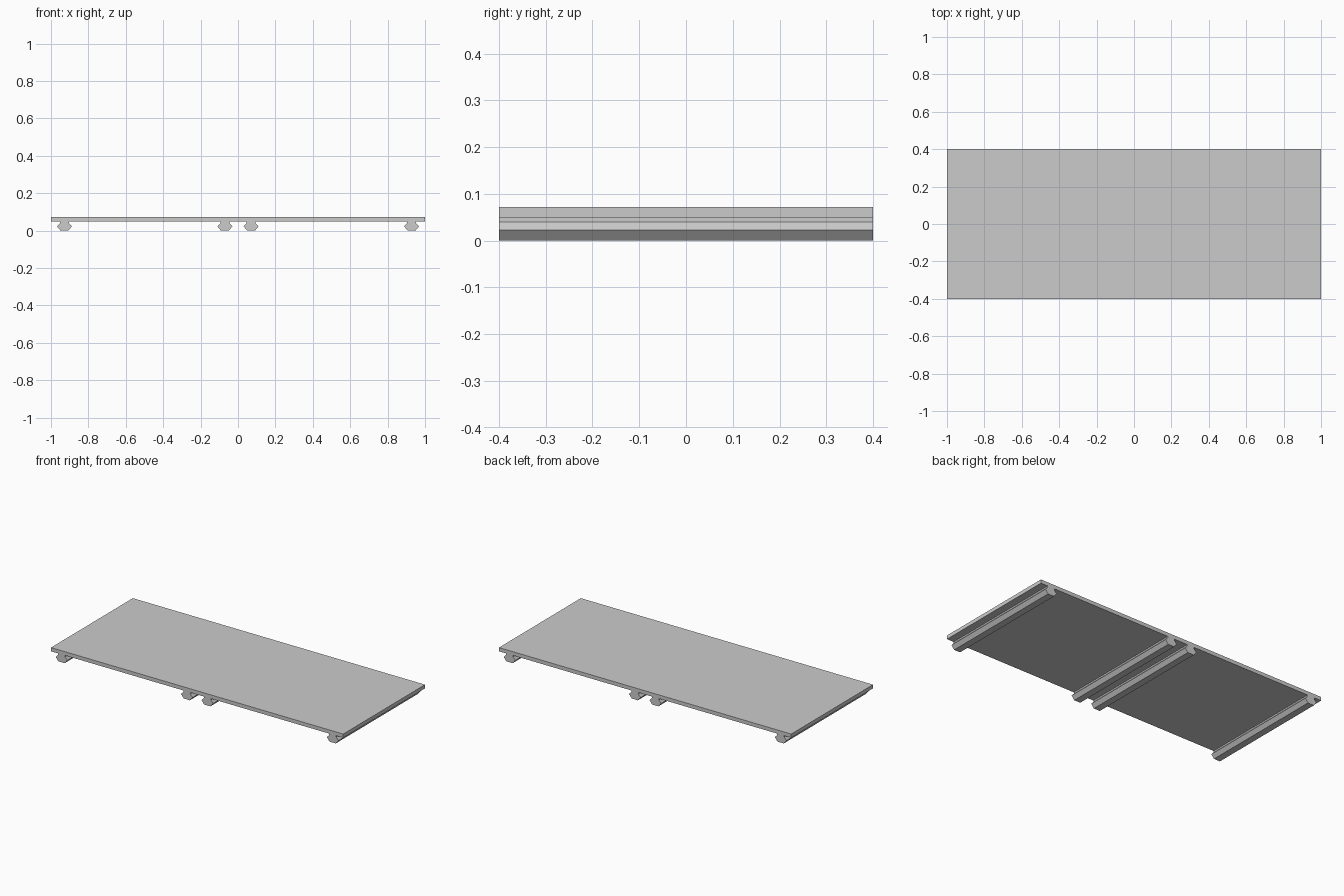
import bpy
import bmesh

cube = bpy.data.objects.get("Cube")
if cube:
    bpy.data.objects.remove(cube, do_unlink=True)

DEPTH = 0.8
SLAB_BOTTOM, SLAB_TOP = 0.049, 0.072

grey = bpy.data.materials.new("light grey")
grey.use_nodes = True
colour = (0.6, 0.6, 0.6, 1)
grey.diffuse_color = colour
grey.node_tree.nodes["Principled BSDF"].inputs["Base Color"].default_value = colour


def extrude_profile(name, points, x=0):
    """Extrude an x-z profile through the full depth."""
    bm = bmesh.new()
    face = bm.faces.new([bm.verts.new((px, -DEPTH / 2, pz)) for px, pz in points])
    new = bmesh.ops.extrude_face_region(bm, geom=[face])["geom"]
    verts = [v for v in new if isinstance(v, bmesh.types.BMVert)]
    bmesh.ops.translate(bm, verts=verts, vec=(0, DEPTH, 0))
    bmesh.ops.recalc_face_normals(bm, faces=bm.faces)
    mesh = bpy.data.meshes.new(name)
    bm.to_mesh(mesh)
    bm.free()
    mesh.materials.append(grey)
    obj = bpy.data.objects.new(name, mesh)
    obj.location.x = x
    bpy.context.collection.objects.link(obj)
    return obj


# Flat deck
extrude_profile("deck", [(-1, SLAB_BOTTOM), (1, SLAB_BOTTOM), (1, SLAB_TOP), (-1, SLAB_TOP)])

# Rails under the deck: narrow neck, sloped shoulders, tapered foot
half = [(0.021, 0), (0.04, 0.023), (0.024, 0.04), (0.024, SLAB_BOTTOM)]
rail = half + [(-x, z) for x, z in reversed(half)]
for side, sign in (("left", 1), ("right", -1)):
    extrude_profile(side + "_outer_rail", rail, sign * 0.928)
    extrude_profile(side + "_inner_rail", rail, sign * 0.07)
